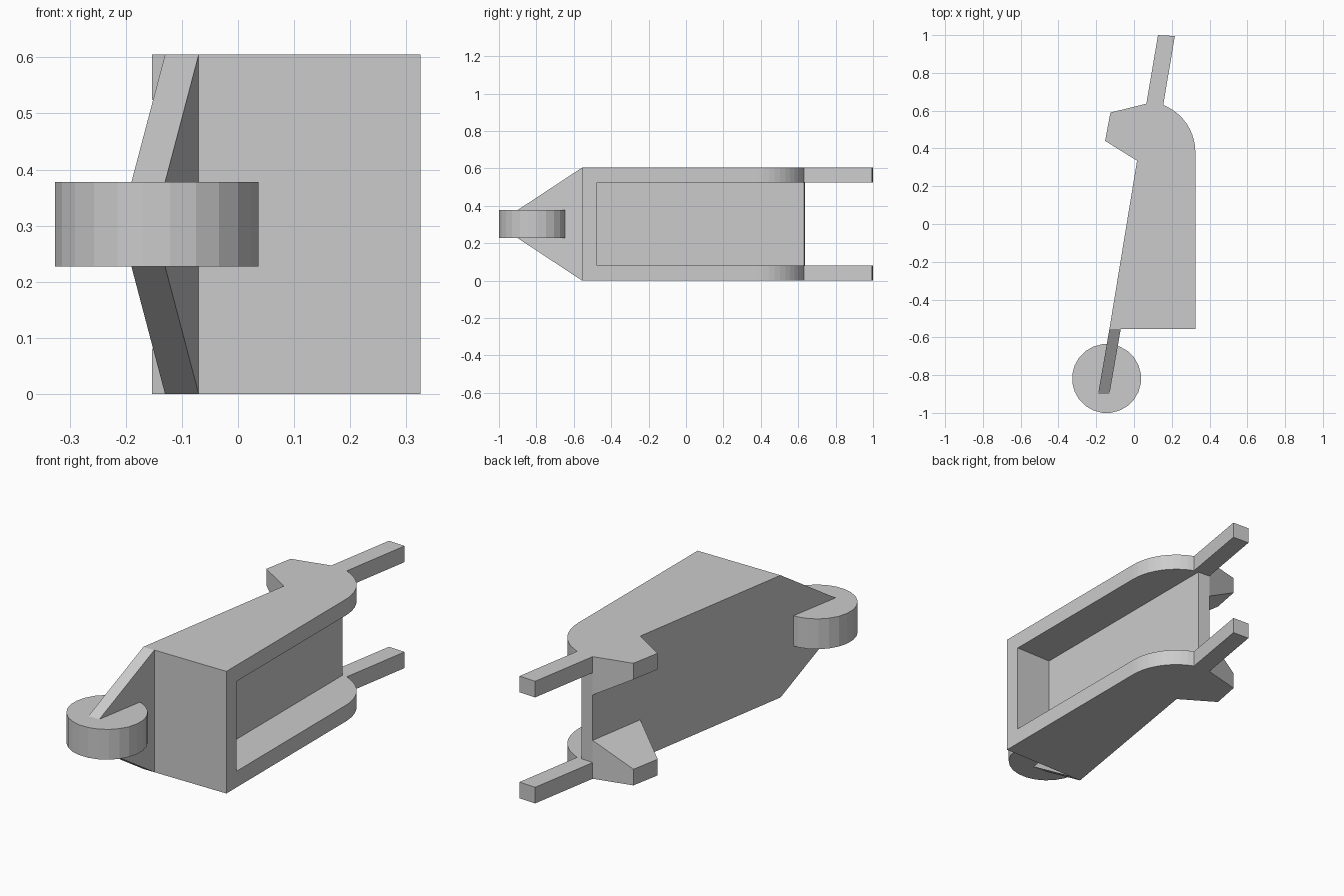
import bpy, bmesh, math

if "Cube" in bpy.data.objects:
    bpy.data.objects.remove(bpy.data.objects["Cube"])

H = 0.605            # overall height
TOP = H / 2          # everything is symmetric about mid height
PLATE = 0.08         # side plate thickness
FRONT = -0.555       # front face of the housing
SLOPE = 0.164        # lean of the long back wall (dx per dy)


def prism(name, points, low, high):
    """Extrude an xy outline; low/high are one z or one z per point."""
    n = len(points)
    low = low if isinstance(low, list) else [low] * n
    high = high if isinstance(high, list) else [high] * n
    bm = bmesh.new()
    a = [bm.verts.new((x, y, z)) for (x, y), z in zip(points, low)]
    b = [bm.verts.new((x, y, z)) for (x, y), z in zip(points, high)]
    bm.faces.new(a[::-1])
    bm.faces.new(b)
    for i in range(n):
        j = (i + 1) % n
        bm.faces.new((a[i], a[j], b[j], b[i]))
    bmesh.ops.recalc_face_normals(bm, faces=bm.faces)
    mesh = bpy.data.meshes.new(name)
    bm.to_mesh(mesh)
    bm.free()
    obj = bpy.data.objects.new(name, mesh)
    obj.location.z = TOP
    bpy.context.collection.objects.link(obj)
    return obj


def mirror_z(obj):
    mod = obj.modifiers.new("Mirror", 'MIRROR')
    mod.use_axis = (False, False, True)


def wall_x(y):
    return -0.13 + SLOPE * (y - FRONT)


# Housing: tapered block with one rounded corner
arc = [(0.056 + 0.269 * math.cos(math.radians(a)),
        0.38 + 0.269 * math.sin(math.radians(a)))
       for a in [68.4 * i / 10 for i in range(11)]]
outline = [(wall_x(FRONT), FRONT), (0.325, FRONT)] + arc + [(wall_x(0.637), 0.637)]
housing = prism("housing", outline, -TOP, TOP)

# Cavity with a flat floor, open to the right and rear
cavity = prism("cavity_cutter",
               [(0.13, -0.475), (0.6, -0.475), (0.6, 0.8), (0.13, 0.8)],
               -TOP + PLATE, TOP - PLATE)
cavity.hide_render = True
cavity.hide_viewport = True
cut = housing.modifiers.new("Cavity", 'BOOLEAN')
cut.operation = 'DIFFERENCE'
cut.solver = 'EXACT'
cut.object = cavity

# Rear arms, upper and lower
arm = prism("rear_arm",
            [(wall_x(0.637), 0.637), (0.155, 0.63), (0.216, 0.995), (0.127, 1.0)],
            TOP - PLATE, TOP)
mirror_z(arm)

# Tapered side lugs, upper and lower
lug = prism("side_lug",
            [(wall_x(0.637), 0.637), (-0.125, 0.59), (-0.153, 0.44),
             (wall_x(0.335), 0.335)],
            [TOP - 0.19, TOP - PLATE, TOP - PLATE, TOP - 0.19], TOP)
mirror_z(lug)

# Tapering tongue that carries the front disc
tongue_z = [TOP, 0.075, 0.075, TOP]
prism("front_tongue",
      [(-0.13, FRONT), (-0.19, -0.9), (-0.13, -0.9), (-0.07, FRONT)],
      [-z for z in tongue_z], tongue_z)

# Front disc
SIDES = 24
disc = [(-0.145 + 0.183 * math.cos(math.tau * (i + 0.5) / SIDES),
         -0.818 + 0.183 * math.sin(math.tau * (i + 0.5) / SIDES))
        for i in range(SIDES)]
prism("front_disc", disc, -0.075, 0.075)
